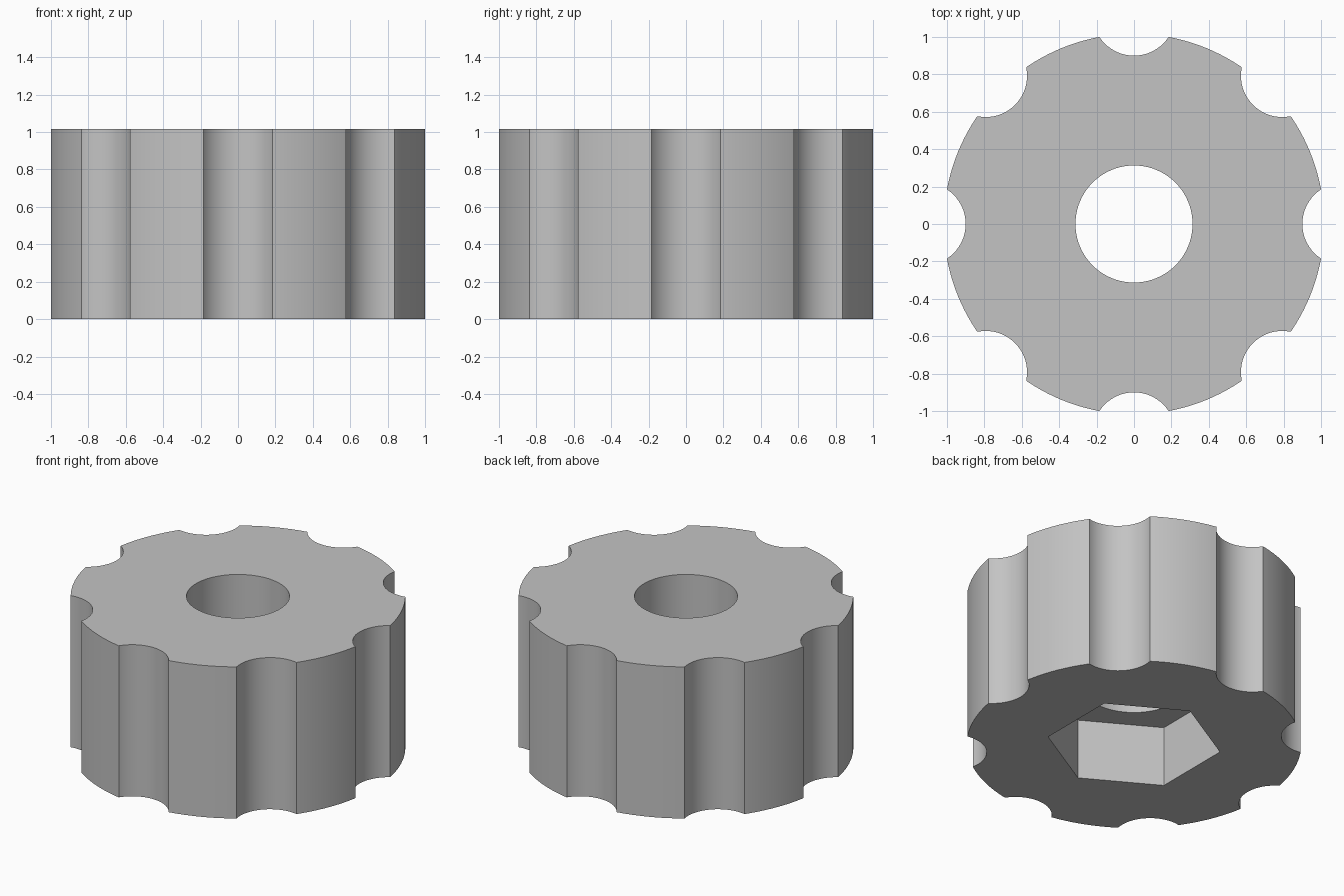
import bpy
import math

cube = bpy.data.objects.get("Cube")
if cube:
    bpy.data.objects.remove(cube, do_unlink=True)

HEIGHT = 1.017
RADIUS = 1.017
GRIPS = 8
POCKET_DEPTH = 0.405

grey = bpy.data.materials.new("plain grey")
grey.use_nodes = True
grey.diffuse_color = (0.55, 0.55, 0.55, 1)
grey.node_tree.nodes["Principled BSDF"].inputs["Base Color"].default_value = (0.55, 0.55, 0.55, 1)


def prism(name, radius, z0, z1, sides, x=0, y=0, turn=0):
    """Upright prism or cylinder between two heights."""
    bpy.ops.mesh.primitive_cylinder_add(
        vertices=sides, radius=radius, depth=z1 - z0,
        location=(x, y, (z0 + z1) / 2), rotation=(0, 0, turn))
    obj = bpy.context.object
    obj.name = name
    obj.data.materials.append(grey)
    return obj


# Round body of the knob
knob = prism("knob_body", RADIUS, 0, HEIGHT, 160)

# Finger scallops around the rim
cutters = []
for i in range(GRIPS):
    a = i * math.tau / GRIPS
    cutters.append(prism("scallop_cutter", 0.221, -0.1, HEIGHT + 0.1, 64,
                         1.121 * math.cos(a), 1.121 * math.sin(a), a))

# Through bore and hexagonal nut pocket underneath
cutters.append(prism("bore_cutter", 0.313, -0.1, HEIGHT + 0.1, 96))
cutters.append(prism("nut_pocket_cutter", 0.53, -0.1, POCKET_DEPTH, 6))

for cutter in cutters:
    mod = knob.modifiers.new("cut", 'BOOLEAN')
    mod.operation = 'DIFFERENCE'
    mod.solver = 'EXACT'
    mod.object = cutter

# Apply the cuts, drop the cutters and smooth the curved walls
bpy.ops.object.select_all(action='DESELECT')
knob.select_set(True)
bpy.context.view_layer.objects.active = knob
for mod in list(knob.modifiers):
    bpy.ops.object.modifier_apply(modifier=mod.name)
for cutter in cutters:
    bpy.data.objects.remove(cutter, do_unlink=True)
bpy.ops.object.shade_smooth_by_angle(angle=math.radians(30))
